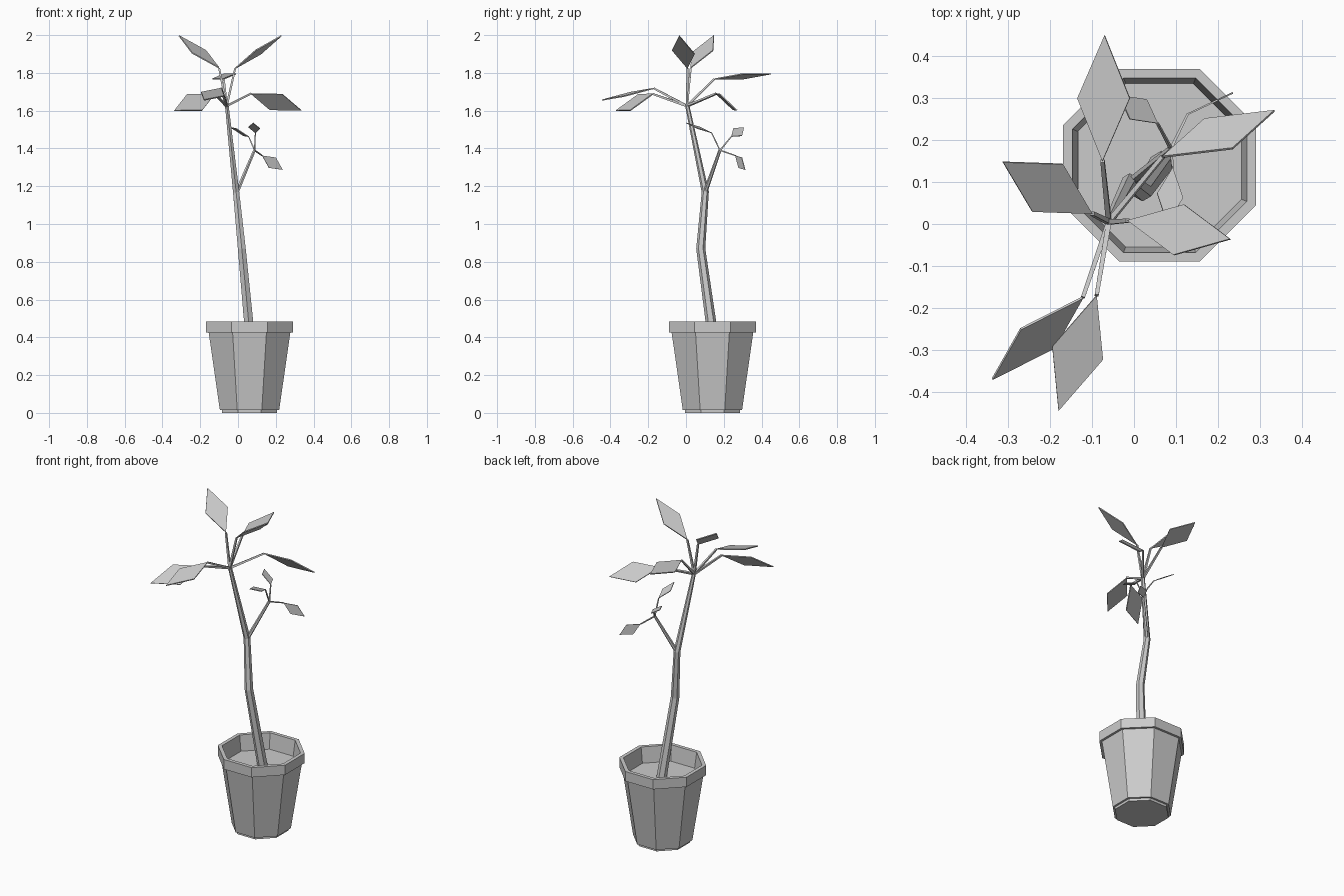
import bpy, bmesh, math
from mathutils import Vector as V

if "Cube" in bpy.data.objects:
    bpy.data.objects.remove(bpy.data.objects["Cube"])


def finish(name, bm):
    bmesh.ops.recalc_face_normals(bm, faces=bm.faces[:])
    me = bpy.data.meshes.new(name)
    bm.to_mesh(me)
    bm.free()
    ob = bpy.data.objects.new(name, me)
    bpy.context.collection.objects.link(ob)
    return ob


def skin(bm, rings):
    # bridge consecutive vertex rings and cap both ends
    loops = [[bm.verts.new(p) for p in r] for r in rings]
    n = len(loops[0])
    for a, b in zip(loops, loops[1:]):
        for i in range(n):
            j = (i + 1) % n
            bm.faces.new((a[i], a[j], b[j], b[i]))
    bm.faces.new(loops[0][::-1])
    bm.faces.new(loops[-1])


def ring(c, r, n, u=V((1, 0, 0)), v=V((0, 1, 0))):
    return [V(c) + r * (math.cos(a) * u + math.sin(a) * v)
            for a in [math.tau * (i + 0.5) / n for i in range(n)]]


def tube(name, path, n):
    # path entries: (x, y, z, radius)
    bm = bmesh.new()
    pts = [V(p[:3]) for p in path]
    rings = []
    for i, p in enumerate(pts):
        d = (pts[min(i + 1, len(pts) - 1)] - pts[max(i - 1, 0)]).normalized()
        u = V((0, 1, 0)).cross(d) if abs(d.y) < 0.8 else V((0, 0, 1)).cross(d)
        u.normalize()
        rings.append(ring(p, path[i][3], n, u, d.cross(u)))
    skin(bm, rings)
    return finish(name, bm)


def leaf(name, root, base, tip, side, stem_r, thick):
    # a stem plus a thin diamond blade; the fourth corner mirrors `side`
    root, base, tip, side = map(V, (root, base, tip, side))
    tube(name + "_stem", [(*root, stem_r), (*base, stem_r * 0.75)], 4)
    quad = [base, side, tip, base + tip - side]
    nrm = (tip - base).cross(side - base).normalized() * thick / 2
    bm = bmesh.new()
    skin(bm, [[p - nrm for p in quad], [p + nrm for p in quad]])
    finish(name, bm)


# octagonal pot: (apothem, z), outside up, over the rim, down to the soil
PX, PY = 0.061, 0.14
k = 1 / math.cos(math.pi / 8)
pot = [(0.145, 0), (0.145, 0.015), (0.157, 0.015), (0.216, 0.425), (0.23, 0.425),
       (0.23, 0.485), (0.208, 0.485), (0.195, 0.385)]
bm = bmesh.new()
skin(bm, [ring((PX, PY, z), r * k, 8) for r, z in pot])
finish("pot", bm)

# soil surface
bm = bmesh.new()
skin(bm, [ring((PX, PY, z), 0.195 * k, 8) for z in (0.37, 0.39)])
finish("soil", bm)

# trunk and side branch
tube("trunk", [(0.066, 0.146, 0.38, 0.029), (0.02, 0.078, 0.87, 0.024),
               (-0.01, 0.102, 1.17, 0.019), (-0.06, 0.005, 1.635, 0.011)], 6)
tube("side_branch", [(-0.008, 0.1, 1.165, 0.012), (0.088, 0.18, 1.392, 0.008)], 6)

# large leaves: blade base, tip, one side corner
crown = (-0.06, 0.005, 1.625)
large = [
    ((-0.075, 0.15, 1.768), (-0.07, 0.45, 1.795), (-0.135, 0.30, 1.768)),
    ((0.068, 0.16, 1.69), (0.335, 0.27, 1.602), (0.235, 0.18, 1.687)),
    ((-0.015, 0.008, 1.824), (0.23, -0.036, 1.997), (0.12, 0.046, 1.90)),
    ((-0.10, 0.025, 1.826), (-0.313, 0.148, 1.997), (-0.17, 0.143, 1.918)),
    ((-0.122, -0.175, 1.688), (-0.338, -0.37, 1.60), (-0.27, -0.25, 1.687)),
    ((-0.089, -0.17, 1.718), (-0.18, -0.445, 1.656), (-0.195, -0.292, 1.697)),
]
for i, (b, t, s) in enumerate(large):
    leaf(f"large_leaf_{i + 1}", crown, b, t, s, 0.009, 0.006)

# small leaves on the side branch
fork = (0.088, 0.18, 1.39)
small = [
    ((0.128, 0.262, 1.362), (0.236, 0.313, 1.287), (0.20, 0.296, 1.352)),
    ((0.092, 0.135, 1.483), (0.08, 0.0, 1.535), (0.117, 0.062, 1.505)),
    ((0.056, 0.24, 1.463), (-0.036, 0.307, 1.51), (-0.01, 0.25, 1.506)),
]
for i, (b, t, s) in enumerate(small):
    leaf(f"small_leaf_{i + 1}", fork, b, t, s, 0.005, 0.004)
